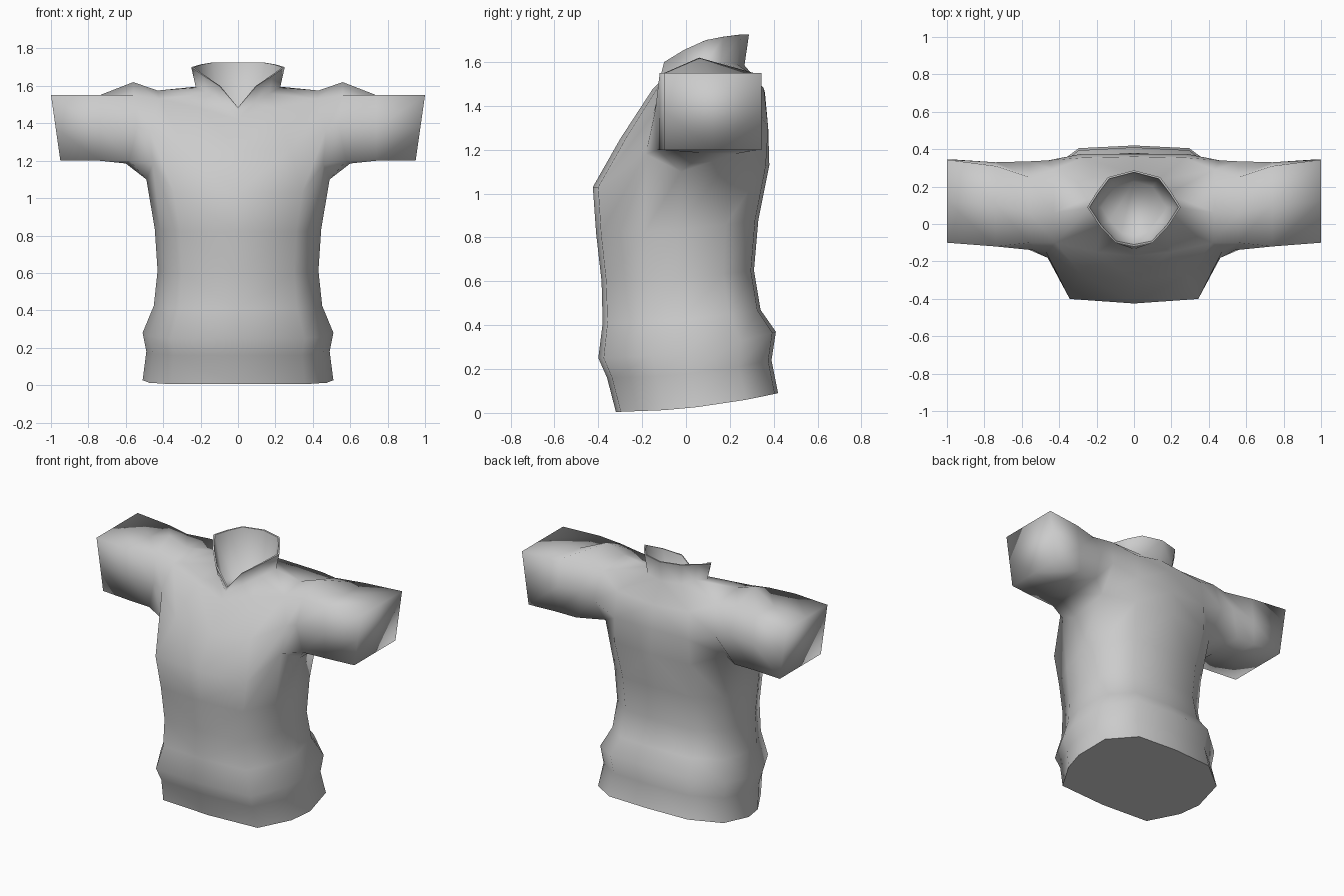
import bpy
import bmesh
from mathutils import Vector

cube = bpy.data.objects.get("Cube")
if cube:
    bpy.data.objects.remove(cube, do_unlink=True)

# One plain cloth colour
cloth = bpy.data.materials.new("grey cloth")
cloth.use_nodes = True
colour = (0.6, 0.6, 0.6, 1.0)
cloth.diffuse_color = colour
cloth.node_tree.nodes["Principled BSDF"].inputs["Base Color"].default_value = colour

bm = bmesh.new()


def add_ring(points):
    return [bm.verts.new(p) for p in points]


def bridge(lower, upper, skip=(), closed=False):
    """Join two rows of vertices with quads, leaving out the skipped columns."""
    count = len(lower)
    for i in range(count if closed else count - 1):
        if i not in skip:
            j = (i + 1) % count
            bm.faces.new((lower[i], lower[j], upper[j], upper[i]))


def sharpen(row):
    for a, b in zip(row, row[1:]):
        edge = bm.edges.get((a, b))
        if edge:
            edge.smooth = False


# Half cross-section of the torso: width share and depth share, front to back
SECTION = [(0, 0), (.7, .03), (.93, .3), (1, .5), (.93, .8), (.58, .98), (0, 1)]


def torso_ring(width, front, back, z_front, z_back):
    return [(width * u, front + (back - front) * t, z_front + (z_back - z_front) * t * t)
            for u, t in SECTION]


# Torso from hem to chest: half width, front y, back y, front z, back z
levels = [
    (.51, -.32, .42, .005, .09),
    (.49, -.36, .39, .16, .24),
    (.51, -.40, .41, .25, .37),
    (.45, -.38, .34, .41, .47),
    (.43, -.385, .31, .6, .65),
    (.445, -.41, .33, .82, .88),
    (.49, -.425, .38, 1.03, 1.13),
]
rows = [add_ring(torso_ring(*level)) for level in levels]
for lower, upper in zip(rows, rows[1:]):
    bridge(lower, upper)

# Raise the chest row around the armpit
chest = rows[-1]
for column, z in ((2, 1.18), (3, 1.1), (4, 1.18)):
    chest[column].co.z = z

# Flat closed hem
hem = bm.faces.new(rows[0])
sharpen(rows[0])

# Upper chest and shoulder rows, leaving the armhole open
upper_chest = add_ring([
    (0, -.3, 1.25), (.28, -.27, 1.26), (.47, -.15, 1.36), (.47, .06, 1.36),
    (.46, .34, 1.36), (.28, .375, 1.3), (0, .375, 1.3)])
shoulder = add_ring([
    (0, -.17, 1.42), (.2, -.15, 1.48), (.42, -.1, 1.53), (.43, .06, 1.575),
    (.43, .29, 1.55), (.27, .355, 1.48), (0, .36, 1.46)])
armhole_columns = (2, 3)
bridge(chest, upper_chest, armhole_columns)
bridge(upper_chest, shoulder, armhole_columns)

# Collar: base, outer rim with a front notch, inner rim and inside floor
NECK = [(0, -.12, 1.485), (.1, -.1, 1.6), (.185, -.01, 1.655), (.25, .09, 1.7),
        (.2, .17, 1.715), (.14, .25, 1.725), (0, .287, 1.725)]
BASE_Z = [1.46, 1.51, 1.56, 1.59, 1.6, 1.59, 1.585]
middle = Vector((0, .085, 0))


def neck_ring(scale, heights):
    ring = []
    for (x, y, _), z in zip(NECK, heights):
        point = middle + (Vector((x, y, 0)) - middle) * scale
        point.z = z
        ring.append(point)
    return ring


rim_heights = [p[2] for p in NECK]
collar_base = add_ring(neck_ring(.9, BASE_Z))
collar_base[0].co.y = -.135
collar_rim = add_ring(NECK)
collar_inner = add_ring(neck_ring(.95, rim_heights))
collar_floor = add_ring(neck_ring(.7, [1.41] * len(NECK)))
bridge(shoulder, collar_base)
bridge(collar_base, collar_rim)
bridge(collar_rim, collar_inner)
bridge(collar_inner, collar_floor)
bm.faces.new(collar_floor)
sharpen(collar_rim)
sharpen(collar_inner)

# Sleeve: armhole loop, rounded shoulder cap, then box-shaped cuff
armhole = [chest[3], chest[2], upper_chest[2], shoulder[2],
           shoulder[3], shoulder[4], upper_chest[4], chest[4]]
sleeve_cap = add_ring([
    (.6, .08, 1.185), (.58, -.13, 1.2), (.54, -.14, 1.38), (.56, -.1, 1.55),
    (.56, .06, 1.62), (.56, .25, 1.56), (.56, .335, 1.4), (.6, .33, 1.2)])
BOX = [(0, -1), (-1, -1), (-1, 0), (-1, 1), (0, 1), (1, 1), (1, 0), (1, -1)]


def sleeve_ring(x, y_mid, y_half, slant):
    return add_ring([(x + slant * v, y_mid + y_half * u, 1.375 + .175 * v)
                     for u, v in BOX])


elbow = sleeve_ring(.74, .105, .225, 0)
elbow[5].co.y = .31
cuff = sleeve_ring(.975, .122, .222, .025)
sleeve = [armhole, sleeve_cap, elbow, cuff]
for inner, outer in zip(sleeve, sleeve[1:]):
    bridge(inner, outer, closed=True)
bm.faces.new(cuff)

# Remove the unused armhole vertex, then shade smooth except for the hem
bmesh.ops.delete(bm, geom=[v for v in bm.verts if not v.link_faces], context='VERTS')
bmesh.ops.recalc_face_normals(bm, faces=bm.faces)
for face in bm.faces:
    face.smooth = face is not hem

mesh = bpy.data.meshes.new("shirt")
bm.to_mesh(mesh)
bm.free()
mesh.materials.append(cloth)
shirt = bpy.data.objects.new("shirt", mesh)
bpy.context.collection.objects.link(shirt)

# Mirror the half shirt across the middle
mirror = shirt.modifiers.new("mirror", 'MIRROR')
mirror.use_axis[0] = True
mirror.use_clip = True
mirror.merge_threshold = .001
